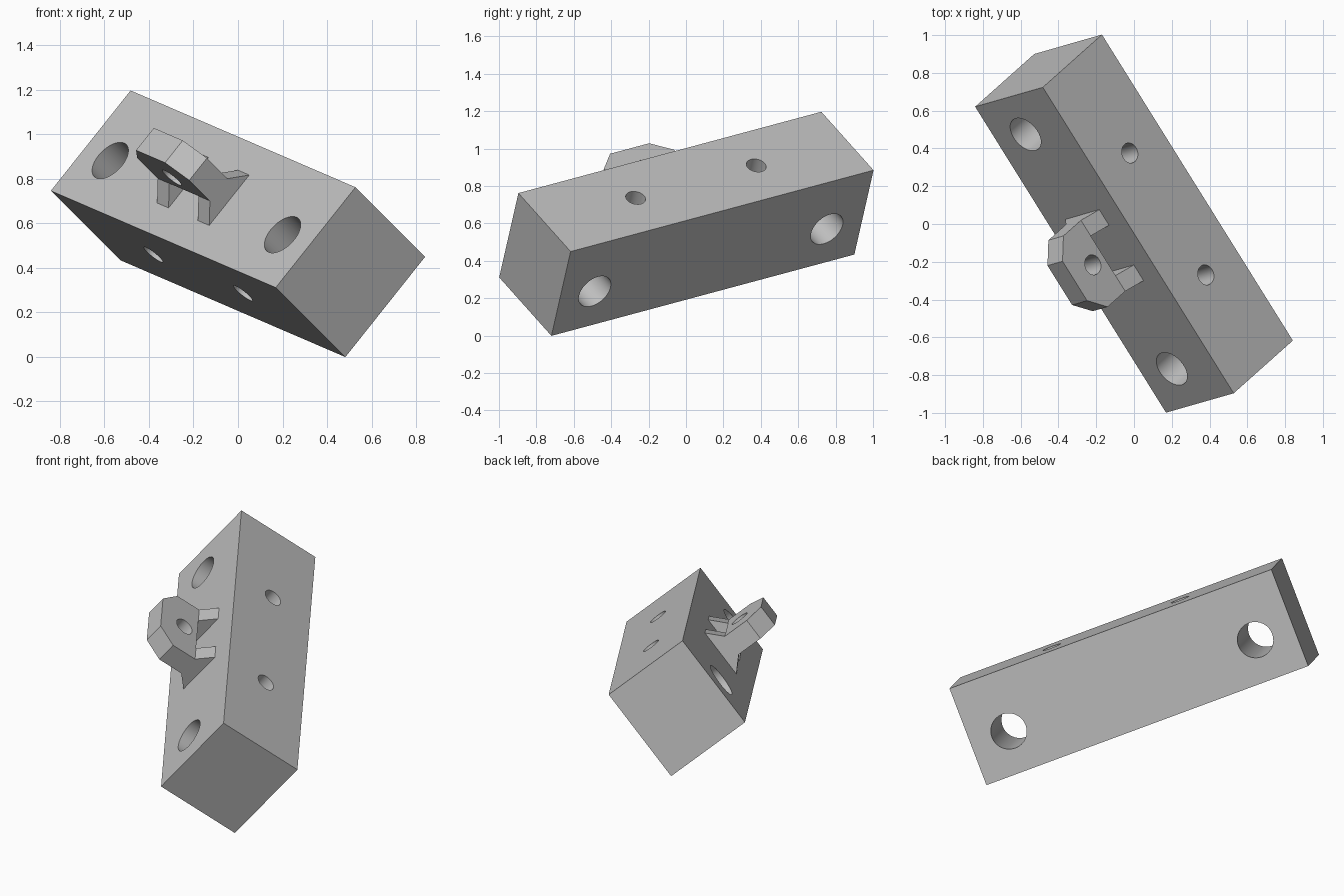
import bpy
import bmesh
from mathutils import Matrix, Vector

cube = bpy.data.objects.get("Cube")
if cube:
    bpy.data.objects.remove(cube, do_unlink=True)

# Tilted frame: length along the block, height across its face, depth out of its face
length = Vector((0.516, -0.827, -0.222)).normalized()
depth = length.cross(Vector((0.615, 0.171, 0.769))).normalized()
height = depth.cross(length)
FRAME = Matrix((length, height, depth)).transposed().to_4x4()
FRAME.translation = (0, 0.002, 0.598)

HALF_L, HALF_H, HALF_D = 0.979, 0.2925, 0.2615
SMALL_R, LARGE_R = 0.054, 0.102

grey = bpy.data.materials.new("plain_grey")
grey.use_nodes = True
COLOUR = (0.52, 0.52, 0.52, 1)
grey.diffuse_color = COLOUR
grey.node_tree.nodes["Principled BSDF"].inputs["Base Color"].default_value = COLOUR


def prism(name, points, axis, start, end):
    """Extrude a profile along the 'x', 'y' or 'z' axis of the tilted frame."""
    place = {"x": lambda a, b, t: (t, a, b),
             "y": lambda a, b, t: (a, t, b),
             "z": lambda a, b, t: (a, b, t)}[axis]
    bm = bmesh.new()
    face = bm.faces.new([bm.verts.new(place(a, b, start)) for a, b in points])
    new = bmesh.ops.extrude_face_region(bm, geom=[face])["geom"]
    verts = [g for g in new if isinstance(g, bmesh.types.BMVert)]
    shift = Vector(place(0, 0, end - start))
    bmesh.ops.translate(bm, verts=verts, vec=shift)
    bmesh.ops.recalc_face_normals(bm, faces=bm.faces)
    mesh = bpy.data.meshes.new(name)
    bm.to_mesh(mesh)
    bm.free()
    mesh.materials.append(grey)
    obj = bpy.data.objects.new(name, mesh)
    bpy.context.collection.objects.link(obj)
    return obj


def drill(obj, a, b, radius, axis):
    """Cut a round through hole along an axis of the frame."""
    circle = [(a + radius * p.x, b + radius * p.y) for p in
              (Matrix.Rotation(6.28319 * i / 48, 2) @ Vector((1, 0)) for i in range(48))]
    cutter = prism("hole_cutter", circle, axis, -1, 1)
    cutter.hide_render = True
    mod = obj.modifiers.new("hole", "BOOLEAN")
    mod.operation = "DIFFERENCE"
    mod.solver = "EXACT"
    mod.object = cutter
    bpy.context.view_layer.objects.active = obj
    bpy.ops.object.modifier_apply(modifier=mod.name)
    bpy.data.objects.remove(cutter, do_unlink=True)


# Block with two large face holes and two small cross holes
block = prism("block", [(-HALF_L, -HALF_H), (HALF_L, -HALF_H), (HALF_L, HALF_H), (-HALF_L, HALF_H)],
              "z", -HALF_D, HALF_D)
for side in (-1, 1):
    drill(block, side * 0.75, -0.05, LARGE_R, "z")
    drill(block, side * 0.39, 0, SMALL_R, "y")

# Lug plate with clipped outer corners and one hole
half_plate = [(0.227, 0.34), (0.227, 0.495), (0.126, 0.59)]
outline = half_plate + [(-x, z) for x, z in reversed(half_plate)]
lug = prism("lug_plate", outline, "y", -0.065, 0.065)
drill(lug, 0, 0.43, SMALL_R, "y")

# Flared feet joining the lug to the block, with a gap between them
foot = [(-0.147, HALF_D), (0.147, HALF_D), (0.065, 0.34), (-0.065, 0.34)]
left_foot = prism("left_foot", foot, "x", 0.127, 0.227)
right_foot = prism("right_foot", foot, "x", -0.227, -0.127)

# Tilt every part and smooth only the hole walls
for part in (block, lug, left_foot, right_foot):
    part.matrix_world = FRAME
    bpy.ops.object.select_all(action="DESELECT")
    part.select_set(True)
    bpy.context.view_layer.objects.active = part
    bpy.ops.object.shade_smooth_by_angle(angle=0.5)
